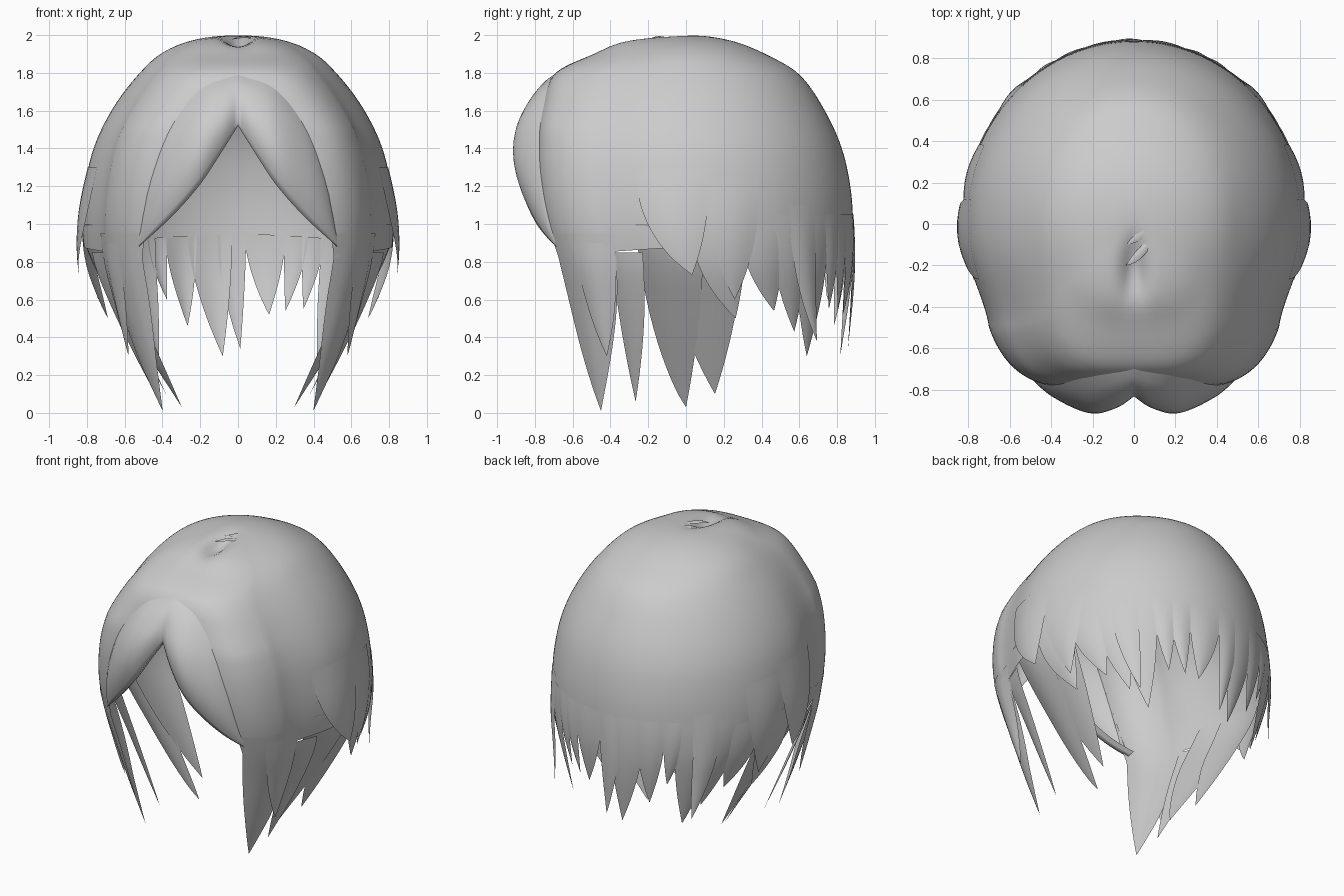
import bpy, bmesh, math

if "Cube" in bpy.data.objects:
    bpy.data.objects.remove(bpy.data.objects["Cube"])

# Head profile: height, half width, front depth, back depth
KEYS = [(2.0, 0, 0, 0), (1.97, .25, .32, .24), (1.9, .41, .49, .42), (1.8, .52, .69, .59),
        (1.6, .67, .77, .735), (1.4, .765, .795, .825), (1.2, .81, .79, .87), (1.0, .825, .76, .885),
        (.8, .805, .71, .88), (.6, .75, .665, .86), (.3, .66, .61, .82), (0, .56, .56, .79)]


def smooth_interp(pts, x):
    """Cubic interpolation through (x, y) points with rising x."""
    n = len(pts)
    x = min(max(x, pts[0][0]), pts[-1][0])
    i = 0
    while i < n - 2 and x > pts[i + 1][0]:
        i += 1

    def slope(k):
        a, b = pts[max(k - 1, 0)], pts[min(k + 1, n - 1)]
        return (b[1] - a[1]) / (b[0] - a[0])
    (x0, y0), (x1, y1) = pts[i], pts[i + 1]
    h = x1 - x0
    t = (x - x0) / h
    return ((2*t**3 - 3*t*t + 1) * y0 + (t**3 - 2*t*t + t) * h * slope(i)
            + (3*t*t - 2*t**3) * y1 + (t**3 - t*t) * h * slope(i + 1))


CURVES = [[(math.sqrt(2 - k[0]), k[j]) for k in KEYS] for j in (1, 2, 3)]


def profile(z):
    v = math.sqrt(max(0, 2 - z))
    return [smooth_interp(c, v) for c in CURVES]


def head(a, z, off=0.0, pull=1.0):
    """Point on the head; a in degrees, 0 = side, 90 = back, -90 = front."""
    w, f, b = profile(z)
    r = math.radians(a)
    c, s = math.cos(r), math.sin(r)
    if s < 0:                               # narrower, boxier front half
        t = min(1, -s / .6)
        box = min(1, max(0, (1.9 - z) / .4))
        w *= 1 - .075 * t * t * (3 - 2 * t)
        e = 1 - (.36 + .26 * box) * t
        x, y = max(c, 0) ** e * (w + off) * pull, -((-s) ** .85) * (f + off)
    else:
        x, y = c * (w + off) * pull, s * (b + off)
    dent = .06 * math.exp(-(x / .06) ** 2 - ((y + .22) / .14) ** 2) if z > 1.7 else 0
    return (x, y, z - dent)


def angle_at_x(x, z):
    """Front-half angle at which the head has the given x."""
    lo, hi = -90.0, -25.0
    for _ in range(34):
        mid = (lo + hi) / 2
        if head(mid, z)[0] < x:
            lo = mid
        else:
            hi = mid
    return lo


def sheet(bm, rows):
    grid = [[bm.verts.new(p) for p in row] for row in rows]
    for r0, r1 in zip(grid, grid[1:]):
        for i in range(len(r0) - 1):
            bm.faces.new((r0[i], r1[i], r1[i + 1], r0[i + 1]))


def finish(bm, name, mirror):
    bmesh.ops.remove_doubles(bm, verts=bm.verts, dist=.0004)
    bmesh.ops.recalc_face_normals(bm, faces=bm.faces)
    me = bpy.data.meshes.new(name)
    bm.to_mesh(me)
    bm.free()
    ob = bpy.data.objects.new(name, me)
    bpy.context.collection.objects.link(ob)
    if mirror:
        ob.modifiers.new("Mirror", 'MIRROR').merge_threshold = .002
    for p in me.polygons:
        p.use_smooth = True
    return ob


# Main cap of hair, open at the face
OPENING = [(.82, .52), (1.2, .47), (1.5, .36), (1.7, .2), (1.78, 0)]


def front_angle(z):
    x = smooth_interp(OPENING, z) - .012 if z < 1.78 else 0
    return angle_at_x(x, z) if x > 0 else -90


bm = bmesh.new()
columns = []
for j in range(65):
    u = j / 64
    base = .82 + .13 * u
    col = []
    for i in range(45):
        z = 2 - (2 - base) * (i / 44) ** 2
        col.append(head(front_angle(z) * (1 - u) + 90 * u, z))
    columns.append(col)
sheet(bm, columns)
finish(bm, "hair_cap", True)

# Two rounded fringe lobes meeting at the parting
UPPER = [(0, 1.79), (.2, 1.71), (.36, 1.5), (.47, 1.2), (.525, .92)]
LOWER = [(0, 1.52), (.1, 1.36), (.2, 1.21), (.35, 1.04), (.525, .88)]
BULGE = [(0, .06), (.08, .10), (.2, .12), (.36, .07), (.525, .005)]
bm = bmesh.new()
rows = []
for i in range(25):
    x = .525 * i / 24
    zu, zl = smooth_interp(UPPER, x), smooth_interp(LOWER, x)
    row = []
    for j in range(15):
        v = min(j / 12, 1)
        z = zu + (zl - zu) * v
        y = head(angle_at_x(x, z), z)[1]
        y -= smooth_interp(BULGE, x) * math.sin(math.pi * .78 * v) ** .8
        curl = max(0, j - 12)               # rolled-in lower edge
        row.append((x, y + .03 * curl, z + .006 * curl))
    rows.append(row)
sheet(bm, rows)
finish(bm, "fringe", True)


def strand(bm, a0, a1, z0, at, z1, flare=0.0, pull=1.0):
    """Pointed lock running from a root arc (a0..a1 at z0) to a tip (at, z1)."""
    rows = []
    for i in range(15):
        s = i / 14
        z = z0 + (z1 - z0) * s
        k = s ** 2.3
        left, right = a0 + (at - a0) * k, a1 + (at - a1) * k
        row = []
        for j in range(7):
            u = j / 6
            off = .003 + .01 * math.sin(math.pi * u) * math.sin(math.pi * s) + flare * s * s
            inward = 1 + (pull - 1) * s ** (.9 + .7 * u)
            row.append(head(left + (right - left) * u, z, off, inward))
        rows.append(row)
    sheet(bm, rows)


def strands(name, table, mirror):
    bm = bmesh.new()
    for t in table:
        strand(bm, *t)
    finish(bm, name, mirror)


# Long locks framing the face and neck
FACE_EDGE = angle_at_x(.52, .95)
strands("front_locks", [
    (FACE_EDGE, -27, .95, -50, .01, 0, .9), (-52, -28, .9, -38, .3, .02),
    (-30, -15, .85, -24, .06, 0, .8), (-17, 6, 1.0, 0, .03, 0, .52),
    (-6, 20, 1.0, 11, .1, 0, .65), (2, 21, 1.0, 18, .5)], True)

# Shorter locks behind the ears, some flicking outwards
strands("side_locks", [
    (19, 36, 1.0, 33, .54), (30, 47, 1.05, 43, .43), (40, 58, 1.05, 51, .3),
    (-16, 8, 1.3, 2, .73, .05), (6, 26, 1.25, 17, .6, .02),
    (38, 50, 1.1, 48, .38, .1)], True)

# Ragged hem across the back
strands("back_locks", [
    (56, 66, 1.05, 62, .55), (63, 73, 1.05, 70, .54), (72, 88, 1.05, 77, .52),
    (87, 98, 1.05, 89, .34, .03), (92, 109, 1.05, 97, .3), (105, 118, 1.05, 112, .46),
    (117, 126, 1.05, 120, .6)], False)

# Small overlapping tufts at the crown
bm = bmesh.new()
for y, size in ((-.12, .14), (-.02, .17), (.06, .12)):
    rows = []
    for i in range(7):
        s = i / 6
        wid = .03 * math.sin(math.pi * s)
        x, yy = -.04 + size * s, y - .08 + .12 * s
        rows.append([(x, yy + wid * q, 1.975 + .02 * math.sin(math.pi * s) * (1 - abs(q) * .5))
                     for q in (-1, 0, 1)])
    sheet(bm, rows)
finish(bm, "crown_tufts", False)
